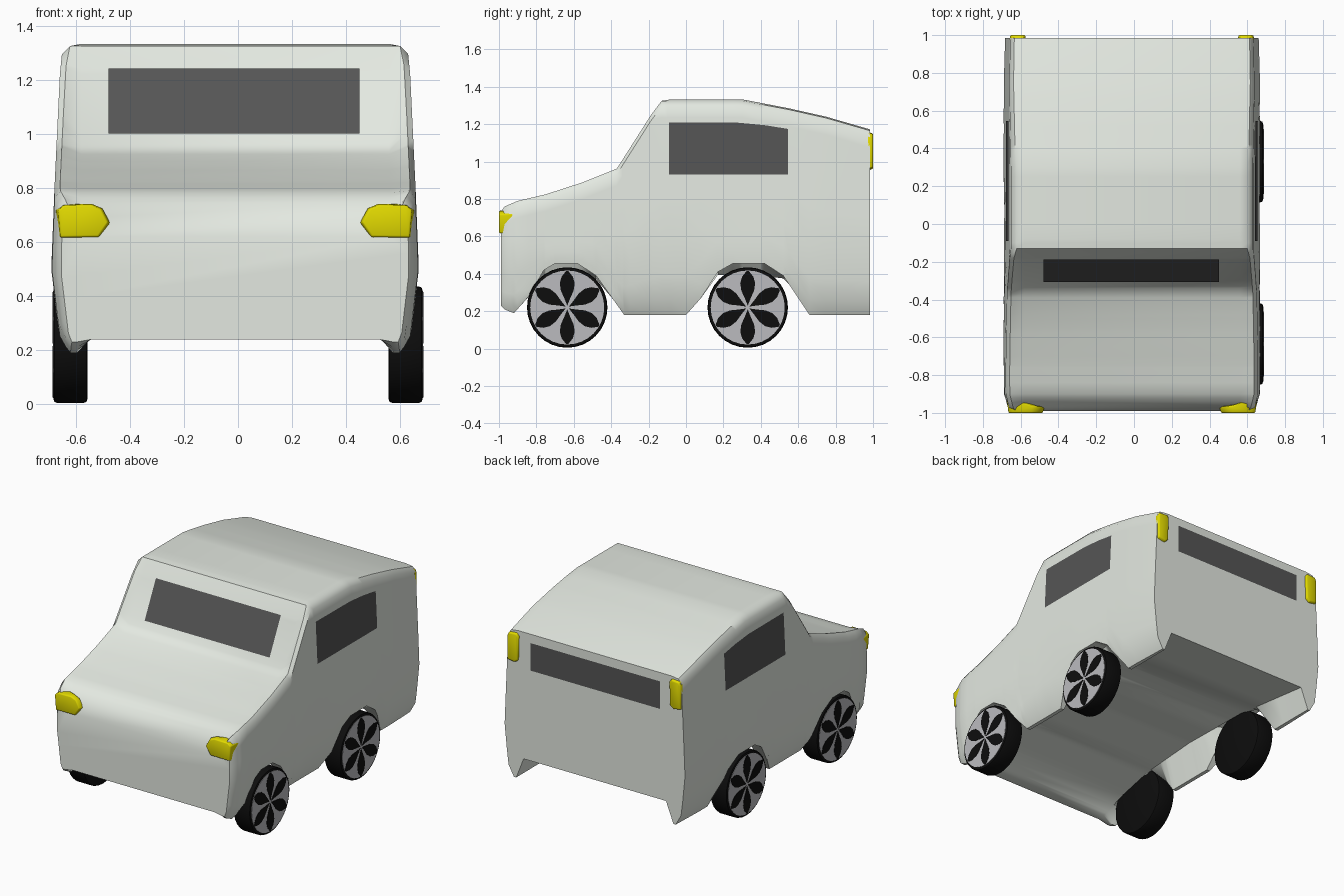
import bpy, bmesh, math
from mathutils import Matrix, Vector

if "Cube" in bpy.data.objects:
    bpy.data.objects.remove(bpy.data.objects["Cube"])


def material(name, rgb):
    m = bpy.data.materials.new(name)
    m.diffuse_color = (*rgb, 1)
    m.use_nodes = True
    m.node_tree.nodes["Principled BSDF"].inputs["Base Color"].default_value = m.diffuse_color
    return m


PAINT = material("pale_green_grey", (0.77, 0.81, 0.75))
GLASS = material("dark_glass", (0.09, 0.09, 0.09))
YELLOW = material("yellow_lamp", (0.76, 0.70, 0.0))
BLACK = material("black_rubber", (0.004, 0.004, 0.004))
SILVER = material("silver_rim", (0.5, 0.5, 0.52))
SHIFT = -.011  # the shell sits slightly to the left of the wheels


def finish(name, bm, mat=None, bevel=0, angle=42, closed=True):
    if closed:
        bmesh.ops.recalc_face_normals(bm, faces=bm.faces)
    if bevel:
        edges = [e for e in bm.edges if e.calc_face_angle(0) > 0.7]
        bmesh.ops.bevel(bm, geom=edges, offset=bevel, segments=2,
                        profile=0.5, affect='EDGES')
    me = bpy.data.meshes.new(name)
    bm.to_mesh(me)
    bm.free()
    ob = bpy.data.objects.new(name, me)
    bpy.context.collection.objects.link(ob)
    if mat:
        me.materials.append(mat)
    bpy.ops.object.select_all(action='DESELECT')
    ob.select_set(True)
    bpy.context.view_layer.objects.active = ob
    bpy.ops.object.shade_smooth_by_angle(angle=math.radians(angle))
    return ob


def interp(table, v):
    if v <= table[0][0]:
        return table[0][1]
    for (a, p), (b, q) in zip(table, table[1:]):
        if v <= b:
            return p + (q - p) * (v - a) / (b - a)
    return table[-1][1]


def loft(bm, rings):
    rows = [[bm.verts.new(p) for p in r] for r in rings]
    n = len(rows[0])
    for a, b in zip(rows, rows[1:]):
        for i in range(n):
            bm.faces.new((a[i], a[(i + 1) % n], b[(i + 1) % n], b[i]))
    bm.faces.new(rows[0])
    bm.faces.new(rows[-1])


# Body: cross-sections lofted from nose to tail
WIDTH = [(.18, .61), (.25, .65), (.5, .68), (.8, .668), (1.22, .648), (1.3, .64), (1.34, .625)]
CENTRE = [(-.99, .62), (-.97, .69), (-.94, .745), (-.9, .782), (-.75, .82), (-.55, .875),
          (-.39, .925), (-.34, .95), (-.3, 1.0), (-.18, 1.24), (-.13, 1.325), (-.08, 1.333), (.3, 1.333),
          (.55, 1.285), (.75, 1.24), (.985, 1.172)]
EDGE = [(-.99, .73), (-.97, .76), (-.9, .79), (-.75, .825), (-.55, .89), (-.37, .962), (-.19, 1.245),
        (-.13, 1.325), (.3, 1.325), (.55, 1.278), (.75, 1.233), (.985, 1.165)]
SILL = [(-.99, .23), (-.97, .21), (-.92, .19), (-.84, .28), (-.76, .42), (-.7, .455), (-.58, .455),
        (-.48, .39), (-.33, .18), (0, .18), (.08, .27), (.17, .41), (.25, .455), (.42, .455),
        (.52, .39), (.66, .18), (.985, .18)]
FLOOR = [(-.99, .24), (-.92, .25), (-.75, .31), (-.5, .37), (-.1, .4), (.4, .39), (.985, .32)]
TUCK = [(-.99, .035), (-.97, .02), (-.9, .002), (-.8, 0), (.95, 0), (.985, .008)]
stations = sorted({y for t in (CENTRE, EDGE, SILL, FLOOR) for y, _ in t})
rings = []
for y in stations:
    c, e, s, f, k = (interp(t, y) for t in (CENTRE, EDGE, SILL, FLOOR, TUCK))
    half = [(.57, c), (interp(WIDTH, e) - .02 - k, e)]
    levels = [e - .03, e - .09] + [e - .09 + (s - e + .09) * t for t in (.2, .42, .62, .8, .92, 1)]
    half += [(interp(WIDTH, z) - k, z) for z in levels]
    half += [(.585, s), (.53, f)]
    ring = half + [(-x, z) for x, z in reversed(half)]
    rings.append([(x + SHIFT, y, z) for x, z in ring])
bm = bmesh.new()
loft(bm, rings)
finish("body", bm, PAINT)


# Windows: thin panels just proud of the body
def panel(name, rows):
    bm = bmesh.new()
    grid = [[bm.verts.new(p) for p in r] for r in rows]
    for a, b in zip(grid, grid[1:]):
        for i in range(len(a) - 1):
            bm.faces.new((a[i], a[i + 1], b[i + 1], b[i]))
    return finish(name, bm, GLASS, closed=False)


panel("windscreen", [[(x, y - .007, z + .004) for x in (-.48, .45)]
                     for y, z in ((-.3, .997), (-.18, 1.237))])
panel("rear_window", [[(x, .99, z) for x in (.465, -.5)] for z in (.93, 1.115)])
for side, label in ((1, "right"), (-1, "left")):
    rows = []
    for t in (0, .5, 1):
        row = []
        for y, top in ((-.09, 1.21), (.28, 1.208), (.42, 1.195), (.545, 1.175)):
            z = .93 + (top - .93) * t
            row.append((side * (interp(WIDTH, z) + .004) + SHIFT, y, z))
        rows.append(row if side > 0 else row[::-1])
    panel(label + "_window", rows)


# Lamps: front-view outlines wrapped on the corners
def lamp(name, outline, y0, y1, y2, side):
    bm = bmesh.new()
    mx = sum(p[0] for p in outline) / len(outline)
    mz = sum(p[1] for p in outline) / len(outline)
    face = [(side * (mx + (x - mx) * .9) + SHIFT, y0, mz + (z - mz) * .9) for x, z in outline]
    back = [(side * x + SHIFT, y1 if x > .6 else y2, z) for x, z in outline]
    loft(bm, [face, back])
    finish(name, bm, YELLOW, bevel=.006)


HEAD = [(.664, .72), (.64, .74), (.53, .742), (.49, .725), (.46, .67), (.5, .612), (.655, .61)]
TAIL = [(.648, 1.13), (.635, 1.155), (.575, 1.16), (.56, 1.14), (.565, .97), (.59, .95), (.648, .96)]
for side, label in ((1, "right"), (-1, "left")):
    lamp(label + "_headlight", HEAD, -1.0, -.92, -.965, side)
    lamp(label + "_tail_light", TAIL, 1.0, .972, .972, side)


# Wheels: tyre, rim disc and six petal openings
def disc(name, r, depth, x, y, mat, bevel=0):
    bm = bmesh.new()
    bmesh.ops.create_cone(bm, cap_ends=True, segments=32, radius1=r, radius2=r, depth=depth,
                          matrix=Matrix.Translation((x, y, .22)) @ Matrix.Rotation(math.pi / 2, 4, 'Y'))
    finish(name, bm, mat, bevel)


PETAL = [(.01, 0), (.05, .016), (.09, .034), (.13, .04), (.165, .03), (.195, .006)]
outline = PETAL + [(r, -w) for r, w in reversed(PETAL[1:])]
for side, label in ((1, "right"), (-1, "left")):
    for y, end in ((-.635, "front"), (.33, "rear")):
        name = f"{end}_{label}_wheel"
        disc(name + "_tyre", .215, .125, side * .62, y, BLACK, .012)
        disc(name + "_rim", .198, .012, side * .679, y, SILVER)
        bm = bmesh.new()
        for i in range(6):
            a = math.radians(90 + 60 * i)
            d, n = Vector((math.cos(a), math.sin(a))), Vector((-math.sin(a), math.cos(a)))
            pts = [d * r + n * w for r, w in outline]
            loft(bm, [[(side * x, y + p.x, .22 + p.y) for p in pts] for x in (.682, .687)])
        finish(name + "_petals", bm, BLACK)
